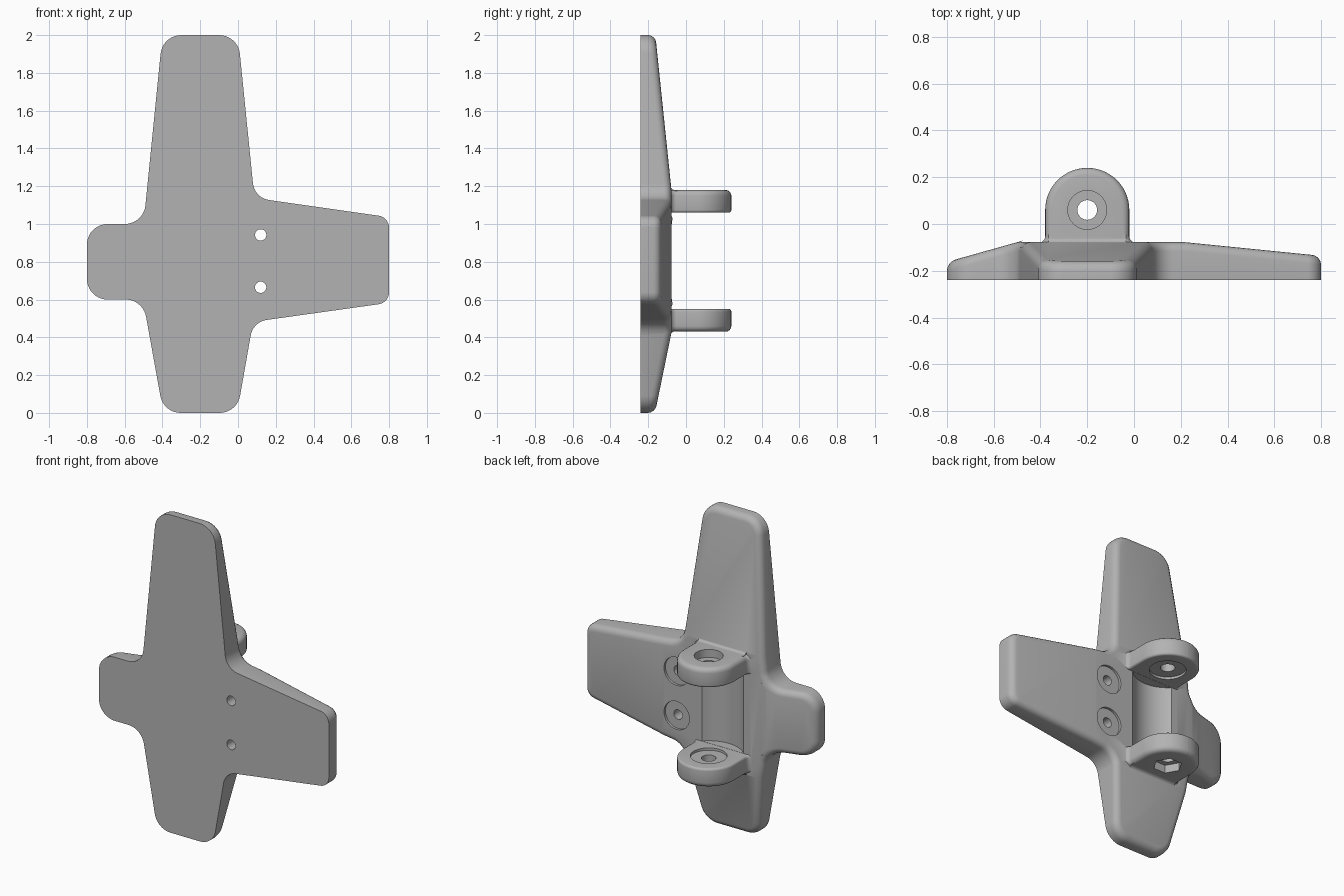
import bpy, bmesh, math
from mathutils import Vector

if "Cube" in bpy.data.objects:
    bpy.data.objects.remove(bpy.data.objects["Cube"])

grey = bpy.data.materials.new("plain_grey")
grey.use_nodes = True
colour = (0.45, 0.45, 0.45, 1)
grey.diffuse_color = colour
grey.node_tree.nodes["Principled BSDF"].inputs["Base Color"].default_value = colour

BACK = -0.078            # flat back of the plate
PIVOT = (-0.2, 0.06)     # hinge pin axis, running along z


def rounded(corners, steps=10):
    """Outline from (x, y, radius) corners, each filleted by its radius."""
    out = []
    for i, (x, y, r) in enumerate(corners):
        p = Vector((x, y))
        if r == 0:
            out.append(p)
            continue
        a = (Vector(corners[i - 1][:2]) - p).normalized()
        b = (Vector(corners[(i + 1) % len(corners)][:2]) - p).normalized()
        half = a.angle(b) / 2
        c = p + (a + b).normalized() * r / math.sin(half)
        v0, v1 = p + a * r / math.tan(half) - c, p + b * r / math.tan(half) - c
        w = v0.angle(v1)
        for k in range(steps + 1):
            s = k / steps
            out.append(c + (v0 * math.sin((1 - s) * w) + v1 * math.sin(s * w)) / math.sin(w))
    return out


def circle(centre, r, n=48):
    return [Vector(centre) + r * Vector((math.cos(t), math.sin(t)))
            for t in (2 * math.pi * k / n for k in range(n))]


def prism_mesh(points, lo, hi, axis):
    """Extrude a 2D outline along one axis."""
    place = {"x": lambda p, t: (t, p[0], p[1]),
             "y": lambda p, t: (p[0], t, p[1]),
             "z": lambda p, t: (p[0], p[1], t)}[axis]
    bm = bmesh.new()
    rings = [[bm.verts.new(place(p, t)) for p in points] for t in (lo, hi)]
    n = len(points)
    bm.faces.new(rings[0])
    bm.faces.new(rings[1])
    for i in range(n):
        j = (i + 1) % n
        bm.faces.new((rings[0][i], rings[0][j], rings[1][j], rings[1][i]))
    bmesh.ops.remove_doubles(bm, verts=bm.verts, dist=1e-4)
    bmesh.ops.recalc_face_normals(bm, faces=bm.faces)
    return bm


def finish(bm, name):
    bmesh.ops.recalc_face_normals(bm, faces=bm.faces)
    mesh = bpy.data.meshes.new(name)
    bm.to_mesh(mesh)
    bm.free()
    mesh.materials.append(grey)
    obj = bpy.data.objects.new(name, mesh)
    bpy.context.collection.objects.link(obj)
    return obj


def boolean(target, tool, operation):
    """Apply a boolean and drop the tool."""
    mod = target.modifiers.new("join", "BOOLEAN")
    mod.operation, mod.object, mod.solver = operation, tool, "EXACT"
    bpy.context.view_layer.objects.active = target
    bpy.ops.object.modifier_apply(modifier=mod.name)
    bpy.data.objects.remove(tool)


def cut(target, points, lo, hi, axis):
    boolean(target, finish(prism_mesh(points, lo, hi, axis), "cutter"), "DIFFERENCE")


# Four-armed plate outline
outline = rounded([
    (-0.40, 2.0, 0.11), (0.0, 2.0, 0.11), (0.087, 1.138, 0.10),
    (0.8, 1.036, 0.065), (0.8, 0.583, 0.065), (0.08, 0.482, 0.10),
    (-0.005, 0.0, 0.11), (-0.395, 0.0, 0.11), (-0.503, 0.6, 0.11),
    (-0.8, 0.6, 0.11), (-0.8, 1.0, 0.11), (-0.5, 1.0, 0.11)])
bm = prism_mesh(outline, -0.24, BACK, "y")

# Taper every arm on the back
for point, normal in [((0, BACK, 1.19), (0, 1, 0.104)), ((0, BACK, 0.42), (0, 1, -0.205)),
                      ((0.22, BACK, 0), (0.1, 1, 0)), ((-0.5, BACK, 0), (-0.28, 1, 0))]:
    bmesh.ops.bisect_plane(bm, geom=bm.verts[:] + bm.edges[:] + bm.faces[:], dist=1e-5,
                           plane_co=point, plane_no=normal, clear_outer=True)
    bmesh.ops.holes_fill(bm, edges=[e for e in bm.edges if e.is_boundary], sides=0)
bmesh.ops.recalc_face_normals(bm, faces=bm.faces)

# Round the back rim
rim = []
for e in bm.edges:
    if len(e.link_faces) == 2:
        ys = sorted(f.normal.y for f in e.link_faces)
        if abs(ys[0]) < 0.1 and ys[1] > 0.5:
            rim.append(e)
bmesh.ops.bevel(bm, geom=rim, offset=0.038, segments=4, profile=0.5,
                affect="EDGES", clamp_overlap=False)
bracket = finish(bm, "hinge_bracket")

# Hinge lugs, each with a rounded rim, a flared foot and an outer fillet
lug_shape = rounded([
    (-0.45, -0.16, 0), (-0.45, BACK - 0.003, 0), (-0.38, BACK - 0.003, 0.03),
    (-0.38, 0.24, 0.1799), (-0.02, 0.24, 0.1799), (-0.02, BACK - 0.003, 0.03),
    (0.05, BACK - 0.003, 0), (0.05, -0.16, 0)], 14)
for name, inner, outer in [("upper_lug", 1.06, 1.18), ("lower_lug", 0.55, 0.43)]:
    bm = prism_mesh(lug_shape, inner, outer, "z")
    for z, size in ((outer, 0.03), (inner, 0.014)):
        edges = [e for e in bm.edges if all(abs(v.co.z - z) < 1e-4 for v in e.verts)]
        bmesh.ops.bevel(bm, geom=edges, offset=size, segments=4, profile=0.5,
                        affect="EDGES", clamp_overlap=False)
    boolean(bracket, finish(bm, name), "UNION")
    d = math.copysign(1, outer - inner)
    web = rounded([(-0.12, outer - 0.02 * d, 0), (-0.12, outer + 0.028 * d, 0),
                   (BACK - 0.004, outer + 0.028 * d, 0), (BACK - 0.004, outer - 0.001 * d, 0.025),
                   (-0.045, outer - 0.001 * d, 0), (-0.045, outer - 0.02 * d, 0)], 5)
    boolean(bracket, finish(prism_mesh(web, -0.365, -0.035, "x"), "lug_fillet"), "UNION")

# Clearance groove between the lugs
cut(bracket, circle(PIVOT, 0.2, 64), 0.551, 1.059, "z")

# Pin hole, washer seats, screw head seat and nut pocket
cut(bracket, circle(PIVOT, 0.042), 0.3, 1.3, "z")
cut(bracket, circle(PIVOT, 0.105), 0.535, 1.075, "z")
cut(bracket, circle(PIVOT, 0.083), 1.13, 1.3, "z")
cut(bracket, circle(PIVOT, 0.083, 6), 0.3, 0.48, "z")

# Mounting screw holes with shallow seats
for z in (0.665, 0.942):
    cut(bracket, circle((0.12, z), 0.03, 32), -0.4, 0.1, "y")
    cut(bracket, circle((0.12, z), 0.088), BACK - 0.015, 0.1, "y")

# One material and smooth shading with sharp edges
bracket.data.materials.clear()
bracket.data.materials.append(grey)
bpy.ops.object.select_all(action="DESELECT")
bracket.select_set(True)
bpy.context.view_layer.objects.active = bracket
bpy.ops.object.shade_smooth_by_angle(angle=math.radians(30))
